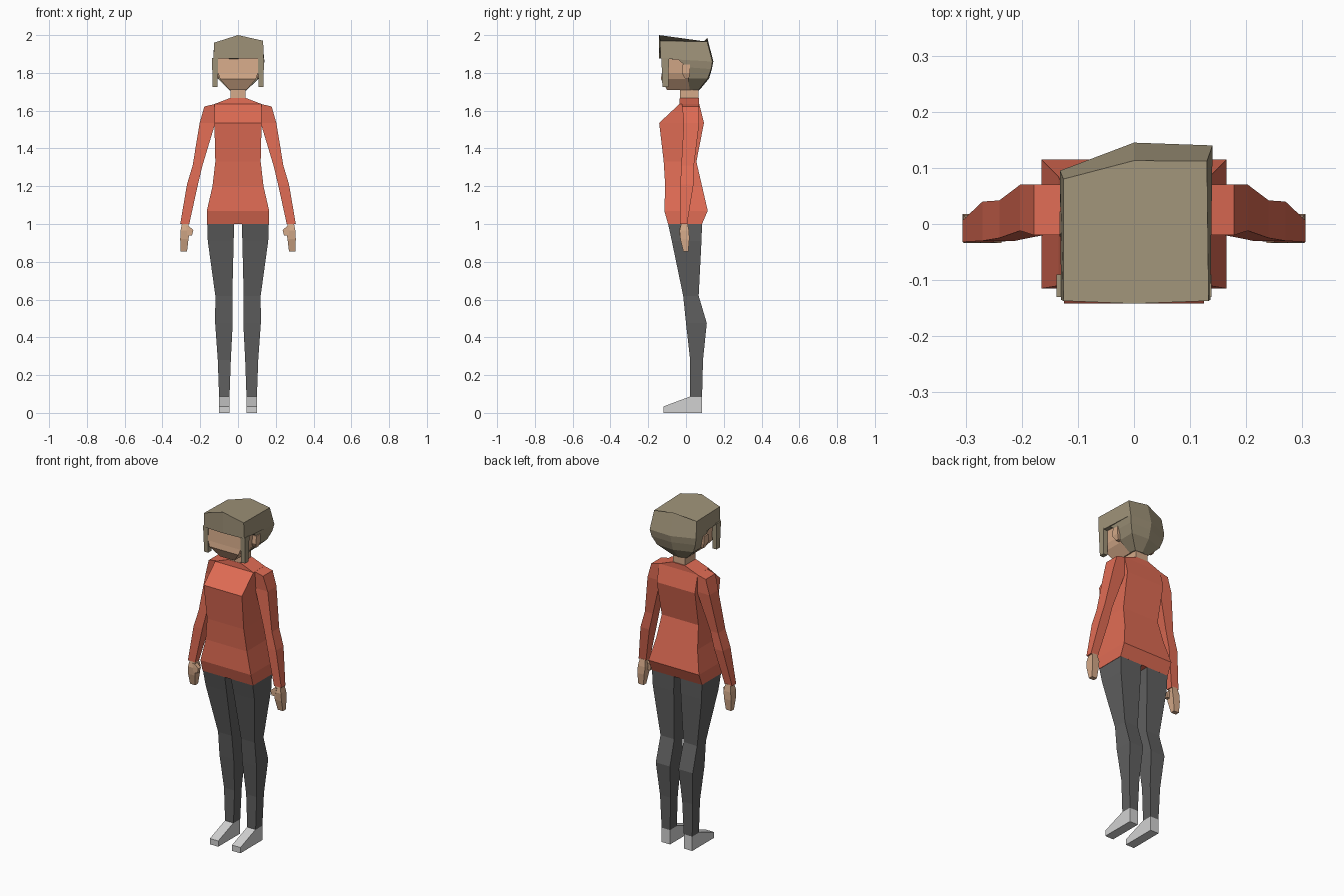
import bpy, bmesh


def material(name, rgb):
    m = bpy.data.materials.new(name)
    m.diffuse_color = (*rgb, 1)
    return m


RED = material("red shirt", (0.745, 0.15, 0.089))
SKIN = material("skin", (0.66, 0.40, 0.25))
HAIR = material("olive brown hair", (0.345, 0.29, 0.19))
GREY = material("dark grey trousers", (0.115, 0.115, 0.115))
SHOE = material("light grey shoes", (0.64, 0.64, 0.64))


def loft(name, rings, mat):
    """Skin a stack of matching point rings and cap both ends."""
    bm = bmesh.new()
    vs = [[bm.verts.new(p) for p in r] for r in rings]
    n = len(vs[0])
    for a, b in zip(vs, vs[1:]):
        for i in range(n):
            j = (i + 1) % n
            bm.faces.new((a[i], a[j], b[j], b[i]))
    bm.faces.new(vs[0])
    bm.faces.new(vs[-1])
    bmesh.ops.recalc_face_normals(bm, faces=bm.faces)
    me = bpy.data.meshes.new(name)
    bm.to_mesh(me)
    bm.free()
    me.materials.append(mat)
    ob = bpy.data.objects.new(name, me)
    bpy.context.collection.objects.link(ob)
    return ob


def rect(x0, x1, y0, y1, z0, z1=None):
    """Rectangular ring; z0 on the inner side, z1 on the outer side."""
    z1 = z0 if z1 is None else z1
    return [(x0, y0, z0), (x1, y0, z1), (x1, y1, z1), (x0, y1, z0)]


def sym(rows):
    return [rect(-w, w, y0, y1, z) for z, w, y0, y1 in rows]


def pair(name, rings, mat):
    for side, s in (("right", 1), ("left", -1)):
        loft(side + "_" + name, [[(s * x, y, z) for x, y, z in r] for r in rings], mat)


# Shirt body: half width, front and back per height
loft("shirt_body", sym([
    (1.00, 0.165, -0.095, 0.085), (1.07, 0.165, -0.115, 0.115),
    (1.20, 0.135, -0.11, 0.085), (1.33, 0.12, -0.118, 0.055),
    (1.535, 0.125, -0.142, 0.095), (1.635, 0.125, -0.035, 0.07),
    (1.667, 0.042, -0.033, 0.07)]), RED)

# Sleeves
pair("sleeve", [
    rect(0.115, 0.178, -0.02, 0.07, 1.637, 1.622),
    rect(0.12, 0.203, -0.012, 0.07, 1.535),
    rect(0.188, 0.24, -0.025, 0.042, 1.31),
    rect(0.212, 0.27, -0.03, 0.04, 1.21),
    rect(0.258, 0.306, -0.032, 0.006, 1.00)], RED)

# Hands: palm with fingers, and thumb
pair("hand", [
    rect(0.264, 0.296, -0.025, 0.008, 1.005),
    rect(0.256, 0.304, -0.034, 0.016, 0.965),
    rect(0.262, 0.306, -0.03, 0.018, 0.92),
    rect(0.27, 0.304, -0.014, 0.012, 0.855)], SKIN)
pair("thumb", [
    rect(0.262, 0.275, -0.032, -0.008, 0.99),
    rect(0.236, 0.272, -0.034, -0.01, 0.968),
    rect(0.243, 0.268, -0.034, -0.012, 0.94)], SKIN)

# Trouser legs
pair("trouser_leg", [
    rect(0.02, 0.163, -0.095, 0.085, 1.002),
    rect(0.023, 0.16, -0.075, 0.082, 0.91),
    rect(0.03, 0.12, -0.015, 0.067, 0.62),
    rect(0.028, 0.121, 0.0, 0.11, 0.475),
    rect(0.038, 0.107, 0.022, 0.09, 0.28),
    rect(0.045, 0.1, 0.022, 0.085, 0.085)], GREY)

# Shoes: sloped wedge running from heel to toe
pair("shoe", [
    [(0.045, y, 0), (0.1, y, 0), (0.1, y, h), (0.045, y, h)]
    for y, h in ((0.085, 0.086), (0.02, 0.086), (-0.12, 0.034))], SHOE)

# Neck and head
loft("neck", sym([(1.65, 0.04, -0.032, 0.065), (1.73, 0.04, -0.03, 0.065)]), SKIN)
loft("head", sym([
    (1.71, 0.046, -0.10, 0.03), (1.768, 0.095, -0.133, 0.04),
    (1.80, 0.106, -0.128, 0.05), (1.89, 0.112, -0.122, 0.05)]), SKIN)

# Ears
pair("ear", [
    rect(0.10, 0.122, -0.005, 0.015, 1.77),
    rect(0.10, 0.133, -0.022, 0.022, 1.80),
    rect(0.10, 0.133, -0.018, 0.022, 1.845)], SKIN)

# Hair cap: fringe in front, swept and uneven at the back
loft("hair_cap", [
    [(-0.13, -0.135, 1.876), (0, -0.142, 1.876), (0.136, -0.135, 1.876),
     (0.14, 0.14, 1.86), (0, 0.145, 1.86), (-0.132, 0.095, 1.86)],
    [(-0.126, -0.137, 1.96), (0, -0.142, 2.0), (0.133, -0.137, 1.97),
     (0.13, 0.112, 1.965), (0, 0.113, 1.985), (-0.126, 0.08, 1.955)]], HAIR)

# Back of the hair, tapering to the nape
loft("hair_back", [
    [(-0.128, -0.05, 1.878), (0.132, -0.05, 1.878),
     (0.14, 0.14, 1.86), (0, 0.145, 1.86), (-0.132, 0.095, 1.86)],
    [(-0.122, 0.005, 1.83), (0.126, 0.005, 1.83),
     (0.132, 0.133, 1.82), (0, 0.137, 1.82), (-0.126, 0.092, 1.82)],
    [(-0.108, 0.01, 1.77), (0.108, 0.01, 1.77),
     (0.11, 0.115, 1.77), (0, 0.122, 1.77), (-0.108, 0.085, 1.77)],
    [(-0.048, 0.02, 1.712), (0.048, 0.02, 1.712),
     (0.045, 0.065, 1.708), (0, 0.07, 1.708), (-0.045, 0.06, 1.708)]], HAIR)

# Side locks hanging beside the face
pair("side_lock", [
    rect(0.108, 0.134, -0.125, -0.094, 1.725),
    rect(0.106, 0.138, -0.13, -0.09, 1.88)], HAIR)
